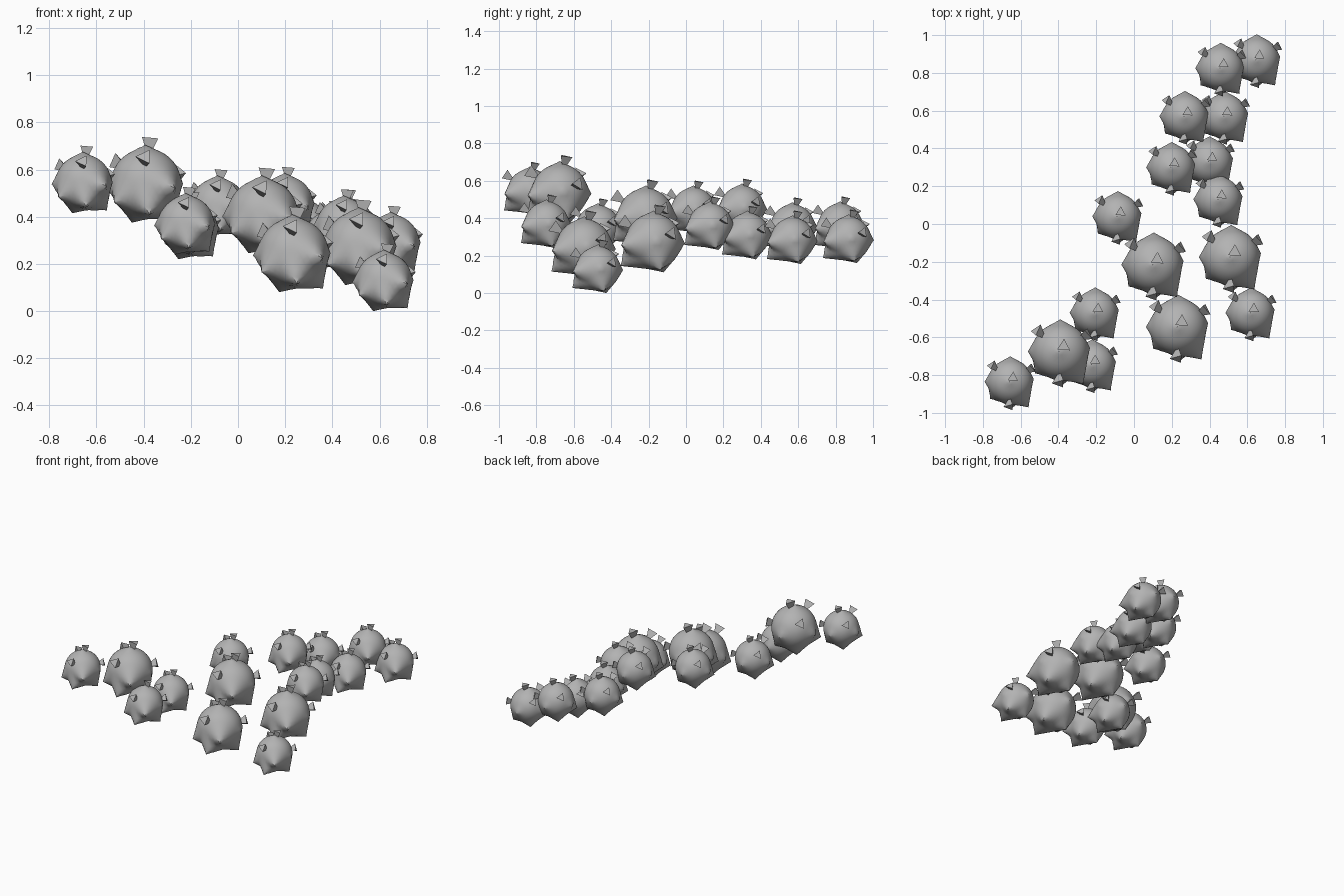
import bpy, bmesh, math
from mathutils import Vector, Matrix

cube = bpy.data.objects.get("Cube")
if cube:
    bpy.data.objects.remove(cube, do_unlink=True)

# One grey for everything
grey = bpy.data.materials.new("stone_grey")
grey.use_nodes = True
colour = (0.45, 0.45, 0.45, 1)
grey.diffuse_color = colour
grey.node_tree.nodes["Principled BSDF"].inputs["Base Color"].default_value = colour


def to_mesh(bm, name):
    bmesh.ops.recalc_face_normals(bm, faces=bm.faces)
    mesh = bpy.data.meshes.new(name)
    bm.to_mesh(mesh)
    bm.free()
    mesh.materials.append(grey)
    return mesh


# Body: a ball drawn out into blunt corners, with dips between them
RADIUS = .149
CORNERS = [Vector(c) for c in (
    (.123, -.172, -.02), (.125, .04, -.15), (.015, -.175, -.13), (-.06, .055, -.165),
    (-.135, -.115, -.08), (-.172, 0, -.01), (0, .17, -.01), (.157, .02, 0),
    (-.005, 0, .165))]


def reach(direction):
    """Distance to the surface: the ball, or a cone that touches it."""
    best = RADIUS
    for corner in CORNERS:
        spread = math.acos(RADIUS / corner.length)
        angle = direction.angle(corner)
        if angle < spread:
            best = max(best, RADIUS / math.cos(spread - angle))
    return best


def make_body():
    bm = bmesh.new()
    bmesh.ops.create_icosphere(bm, subdivisions=4, radius=1)
    peaks = [(min(bm.verts, key=lambda v: (v.co - c.normalized()).length), c) for c in CORNERS]
    for vert in bm.verts:
        vert.co *= reach(vert.co)
    for vert, corner in peaks:
        vert.co = corner
    return to_mesh(bm, "body")


# Spikes: three-sided studs, narrow at the body and wide outside
STUDS = [(.018, .028, .192), (-.13, .112, .1), (.147, .1, .045), (-.005, -.17, .115)]


def make_spikes():
    bm = bmesh.new()
    depth = .078
    for stud in STUDS:
        tip = Vector(stud)
        out = tip.normalized()
        turn = out.to_track_quat("Z", "X").to_matrix().to_4x4()
        place = Matrix.Translation(tip - out * depth / 2) @ turn
        bmesh.ops.create_cone(bm, cap_ends=True, segments=3, radius1=.003,
                              radius2=.04, depth=depth, matrix=place)
    return to_mesh(bm, "spikes")


body_mesh, spike_mesh = make_body(), make_spikes()

# Smooth the balls, keeping sharp edges
body_mesh.shade_smooth()
body_mesh.set_sharp_from_angle(angle=math.radians(35))

# Scattered balls in two sizes
SMALL = [(.65, .87, .29), (.46, .825, .36), (.27, .57, .355), (.48, .57, .285),
         (.20, .30, .455), (.40, .33, .31), (.45, .13, .36), (-.085, .04, .445),
         (.62, -.47, .13), (-.205, -.47, .35), (-.22, -.745, .37), (-.655, -.835, .545)]
LARGE = [(.105, -.215, .41), (.515, -.175, .275), (.235, -.545, .245), (-.39, -.675, .54)]


def place_ball(spot, size, number):
    for name, mesh in (("body", body_mesh), ("spikes", spike_mesh)):
        part = bpy.data.objects.new(f"ball_{number}_{name}", mesh)
        part.location = spot
        part.scale = (size, size, size)
        bpy.context.collection.objects.link(part)


number = 0
for spots, size in ((SMALL, .79), (LARGE, 1)):
    for spot in spots:
        number += 1
        place_ball(spot, size, number)
